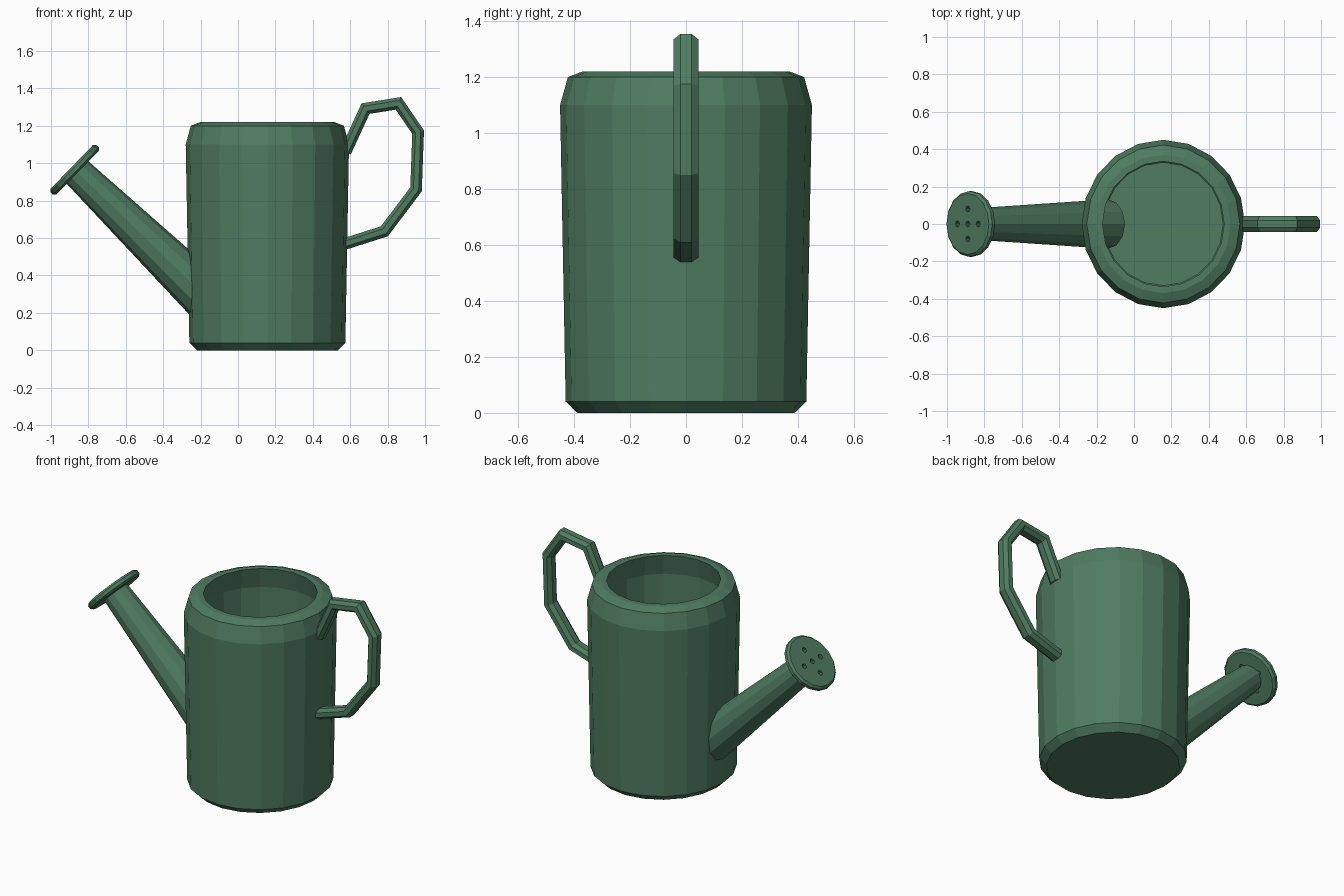
import bpy, bmesh
from math import cos, sin, tau
from mathutils import Vector, Matrix

if "Cube" in bpy.data.objects:
    bpy.data.objects.remove(bpy.data.objects["Cube"])

green = bpy.data.materials.new("green_paint")
green.diffuse_color = (0.08, 0.2, 0.12, 1)
green.use_nodes = True
green.node_tree.nodes["Principled BSDF"].inputs["Base Color"].default_value = green.diffuse_color


def finish(name, bm):
    bmesh.ops.recalc_face_normals(bm, faces=bm.faces)
    mesh = bpy.data.meshes.new(name)
    bm.to_mesh(mesh)
    bm.free()
    mesh.materials.append(green)
    obj = bpy.data.objects.new(name, mesh)
    bpy.context.collection.objects.link(obj)
    return obj


def skin(name, rings):
    """Bridge successive closed rings of points and cap both ends."""
    bm = bmesh.new()
    loops = [[bm.verts.new(p) for p in ring] for ring in rings]
    n = len(loops[0])
    for a, b in zip(loops, loops[1:]):
        for i in range(n):
            j = (i + 1) % n
            bm.faces.new((a[i], a[j], b[j], b[i]))
    bm.faces.new(loops[0])
    bm.faces.new(loops[-1])
    return finish(name, bm)


def lathe(name, profile, sides, frame):
    return skin(name, [[frame @ Vector((r * cos(tau * i / sides), r * sin(tau * i / sides), h))
                        for i in range(sides)] for r, h in profile])


# hollow body, slightly narrower in x
body_profile = [(0.388, 0), (0.43, 0.04), (0.45, 1.10), (0.422, 1.20), (0.37, 1.22),
                (0.335, 1.22), (0.365, 1.09), (0.347, 0.10), (0.33, 0.085)]
lathe("body", body_profile, 20,
      Matrix.Translation((0.157, 0, 0)) @ Matrix.Diagonal((0.97, 1, 1, 1)))

# tilted frame for spout: origin at the sprinkler head, z along the spout
head = Vector((-0.873, 0, 0.965))
base = Vector((-0.14, 0, 0.255))
axis = (head - base).normalized()
side = Vector((0, 1, 0))
up = side.cross(axis)
frame = Matrix((up, side, axis)).transposed().to_4x4()
frame.translation = head
length = (head - base).length
lathe("spout", [(0.132, -length), (0.083, -0.01)], 12, frame)

# sprinkler head with five holes
rose = lathe("sprinkler_head", [(0.163, -0.022), (0.176, -0.010), (0.176, 0.010), (0.163, 0.022)],
             16, frame)
for k, (u, v) in enumerate([(0, 0), (0.08, 0), (-0.08, 0), (0, 0.08), (0, -0.08)]):
    cutter = lathe(f"hole_cutter_{k}", [(0.016, -0.04), (0.016, 0.04)], 8,
                   frame @ Matrix.Translation((u, v, 0)))
    cutter.hide_render = True
    cutter.hide_set(True)
    mod = rose.modifiers.new(f"hole_{k}", 'BOOLEAN')
    mod.operation = 'DIFFERENCE'
    mod.solver = 'EXACT'
    mod.object = cutter

# handle: flattened octagon swept along a mitred path
path = [Vector((x, 0, z)) for x, z in [
    (0.575, 1.06), (0.682, 1.292), (0.858, 1.32), (0.963, 1.166),
    (0.952, 0.861), (0.783, 0.636), (0.56, 0.565)]]
section = [(0.031, 0.02), (0.014, 0.044), (-0.014, 0.044), (-0.031, 0.02)]
section += [(-a, -b) for a, b in section]
rings = []
for i, p in enumerate(path):
    d_in = (p - path[max(i - 1, 0)]).normalized()
    d_out = (path[min(i + 1, len(path) - 1)] - p).normalized()
    t = (d_in + d_out).normalized()
    normal = side.cross(t)
    stretch = 1 / t.dot(d_out if i == 0 else d_in)
    rings.append([p + normal * a * stretch + side * b for a, b in section])
skin("handle", rings)
